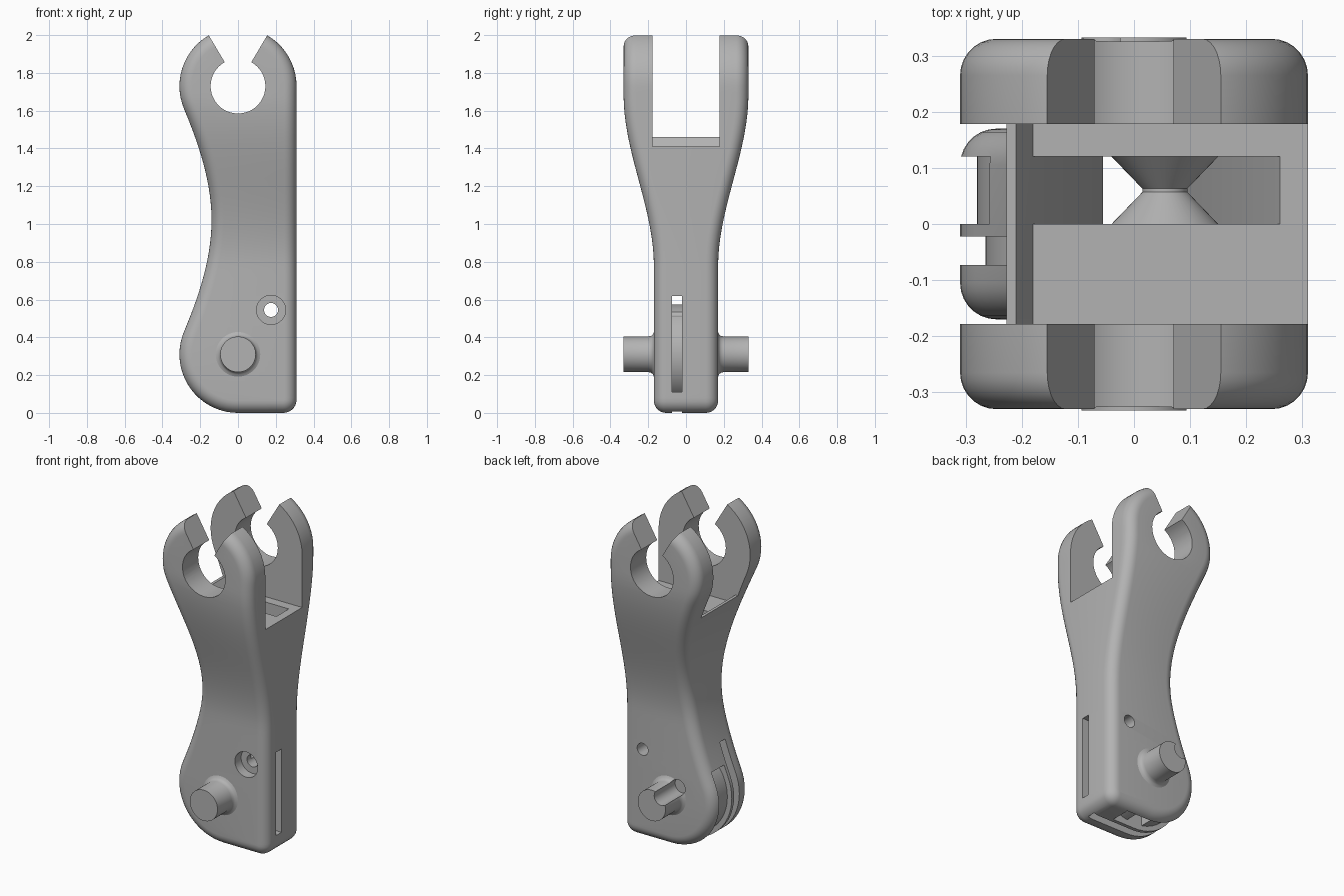
import bpy, bmesh
from math import cos, sin, pi, radians, sqrt
from mathutils import Vector

cube = bpy.data.objects.get("Cube")
if cube:
    bpy.data.objects.remove(cube, do_unlink=True)

grey = bpy.data.materials.new("plain grey")
grey.use_nodes = True
grey.diffuse_color = (0.45, 0.45, 0.45, 1)
grey.node_tree.nodes["Principled BSDF"].inputs["Base Color"].default_value = (0.45, 0.45, 0.45, 1)

R = 0.31                 # radius of both rounded ends
PIN_Z, EYE_Z = 0.31, 1.73
FILLET = 0.065


def make(name, rings, cap_rows=False):
    """Join rings of points (all the same length) into a closed solid."""
    bm = bmesh.new()
    vs = [[bm.verts.new(p) for p in ring] for ring in rings]
    n = len(vs[0])
    for a, b in zip(vs, vs[1:]):
        for i in range(n):
            j = (i + 1) % n
            bm.faces.new((a[i], a[j], b[j], b[i]))
    for ring in (vs[0], vs[-1]):
        if cap_rows:
            for i in range(n // 2 - 1):
                bm.faces.new((ring[i], ring[i + 1], ring[n - 2 - i], ring[n - 1 - i]))
        else:
            bm.faces.new(ring)
    bmesh.ops.recalc_face_normals(bm, faces=bm.faces)
    mesh = bpy.data.meshes.new(name)
    bm.to_mesh(mesh)
    bm.free()
    mesh.materials.append(grey)
    ob = bpy.data.objects.new(name, mesh)
    bpy.context.collection.objects.link(ob)
    return ob


def prism(name, pts, y0, y1):
    return make(name, [[(x, y, z) for x, z in pts] for y in (y0, y1)])


def circle(x, z, r, n=48):
    return [(x + r * cos(2 * pi * i / n), z + r * sin(2 * pi * i / n)) for i in range(n)]


def box(x0, x1, z0, z1):
    return [(x0, z0), (x1, z0), (x1, z1), (x0, z1)]


def lathe(name, x, z, profile):
    """Solid of revolution about the y direction from (radius, y) pairs."""
    return make(name, [[(px, y, pz) for px, pz in circle(x, z, r)] for r, y in profile])


def boolean(ob, tool, op="DIFFERENCE"):
    tool.hide_render = True
    mod = ob.modifiers.new("bool", "BOOLEAN")
    mod.operation, mod.solver, mod.object = op, "EXACT", tool
    bpy.context.view_layer.objects.active = ob
    bpy.ops.object.modifier_apply(modifier=mod.name)
    bpy.data.objects.remove(tool, do_unlink=True)


# Outline of the lever: rounded ends, waisted left edge, straight right edge
def arc_x(z, cz):
    return sqrt(max(R * R - (z - cz) ** 2, 0))


def left_x(z):
    if z <= 0.43:
        return -arc_x(z, PIN_Z)
    if z >= 1.61:
        return -arc_x(z, EYE_Z)
    t = abs(z - 1.02) / 0.59          # 0 at the waist, 1 at the round ends
    return -0.14 - 0.146 * t * t * (3 - 2 * t) + 0.59 * 0.42 * t * t * (1 - t)


def right_x(z):
    c = 0.07
    if z < c:
        return R - c + sqrt(c * c - (c - z) ** 2)
    return R if z < EYE_Z else arc_x(z, EYE_Z)


def half_width(z):
    t = min(max((z - 0.78) / 0.9, 0), 1)
    return 0.17 + 0.16 * t * t * (3 - 2 * t)


zs = [PIN_Z - R * cos(radians(a)) for a in range(0, 115, 6)]
zs += [0.47 + 1.11 * i / 26 for i in range(27)]
zs += [EYE_Z - R * cos(radians(a)) for a in range(66, 175, 6)]
loop = [Vector((left_x(z), z)) for z in zs] + [Vector((right_x(z), z)) for z in reversed(zs)]
normals = []
for i, p in enumerate(loop):
    t = (p - loop[i - 1]).normalized() + (loop[(i + 1) % len(loop)] - p).normalized()
    normals.append(Vector((-t.y, t.x)).normalized())


# Body with rounded front and back rims
def rim(side, phi):
    ring = []
    for p, n in zip(loop, normals):
        q = p - n * FILLET * (1 - cos(phi))
        ring.append((q.x, side * (half_width(q.y) - FILLET * (1 - sin(phi))), q.y))
    return ring


steps = [pi / 2 * i / 7 for i in range(8)]
rings = [rim(-1, a) for a in reversed(steps)] + [rim(1, a) for a in steps]
body = make("lever_body", rings, cap_rows=True)

# Fork gap, with a small sloping lip on the left edge
boolean(body, prism("fork_gap", [(-0.5, 1.46), (-0.21, 1.46), (-0.18, 1.41),
                                 (0.5, 1.41), (0.5, 2.2), (-0.5, 2.2)], -0.178, 0.178))

# Open eye at the top
a0 = radians(61)
eye = [(0.145 * cos(a0 - (2 * pi - 2 * (pi / 2 - a0)) * i / 40),
        EYE_Z + 0.145 * sin(a0 - (2 * pi - 2 * (pi / 2 - a0)) * i / 40)) for i in range(41)]
boolean(body, prism("eye_cut", eye + [(-0.215, 2.1), (0.215, 2.1)], -0.5, 0.5))

# Thin and wide grooves, each wrapped round a drum
boolean(body, prism("thin_groove", [(-0.4, -0.05), (0.27, -0.05), (0.27, 0.11),
                                    (0.4, 0.11), (0.4, 0.62), (-0.4, 0.62)], -0.073, -0.022))
boolean(body, prism("wide_groove", box(-0.4, 0.15, -0.05, 0.5), 0, 0.12))
boolean(body, prism("thin_drum", circle(0, PIN_Z, 0.265, 72), -0.08, -0.015), "UNION")
boolean(body, prism("wide_drum", circle(0, PIN_Z, 0.28, 72), -0.008, 0.128), "UNION")

# Funnel channel running down through the body
boolean(body, prism("channel", [(-0.18, 1.6), (-0.18, 1.41), (-0.055, 1.0), (-0.055, -0.1),
                                (0.05, -0.1), (0.05, 0.85), (0.26, 1.41), (0.26, 1.6)], 0, 0.12))

# Countersunk cross hole
boolean(body, prism("cross_hole", circle(0.175, 0.545, 0.037, 32), -0.4, 0.4))
boolean(body, prism("counterbore", circle(0.175, 0.545, 0.077), -0.4, -0.11))

# Pins with flared roots
pin_profile = [(0.118, 0.14), (0.118, 0.17), (0.105, 0.176), (0.098, 0.184), (0.094, 0.198), (0.094, 0.332)]
front_pin = lathe("front_pin", 0, PIN_Z, [(r, -y) for r, y in pin_profile])
back_pin = lathe("back_pin", 0, PIN_Z, pin_profile)
for part in (body, back_pin):
    boolean(part, prism("pin_groove", circle(-0.065, 0.375, 0.048, 32), 0.13, 0.4))

# Hourglass guide roller across the channel
roller = lathe("guide_roller", 0.055, 1.15,
               [(0.095, -0.005), (0.095, 0), (0.04, 0.057), (0.04, 0.063), (0.095, 0.12), (0.095, 0.125)])

for ob in (body, front_pin, back_pin, roller):
    bpy.ops.object.select_all(action="DESELECT")
    ob.select_set(True)
    bpy.context.view_layer.objects.active = ob
    bpy.ops.object.shade_smooth_by_angle(angle=radians(30))
